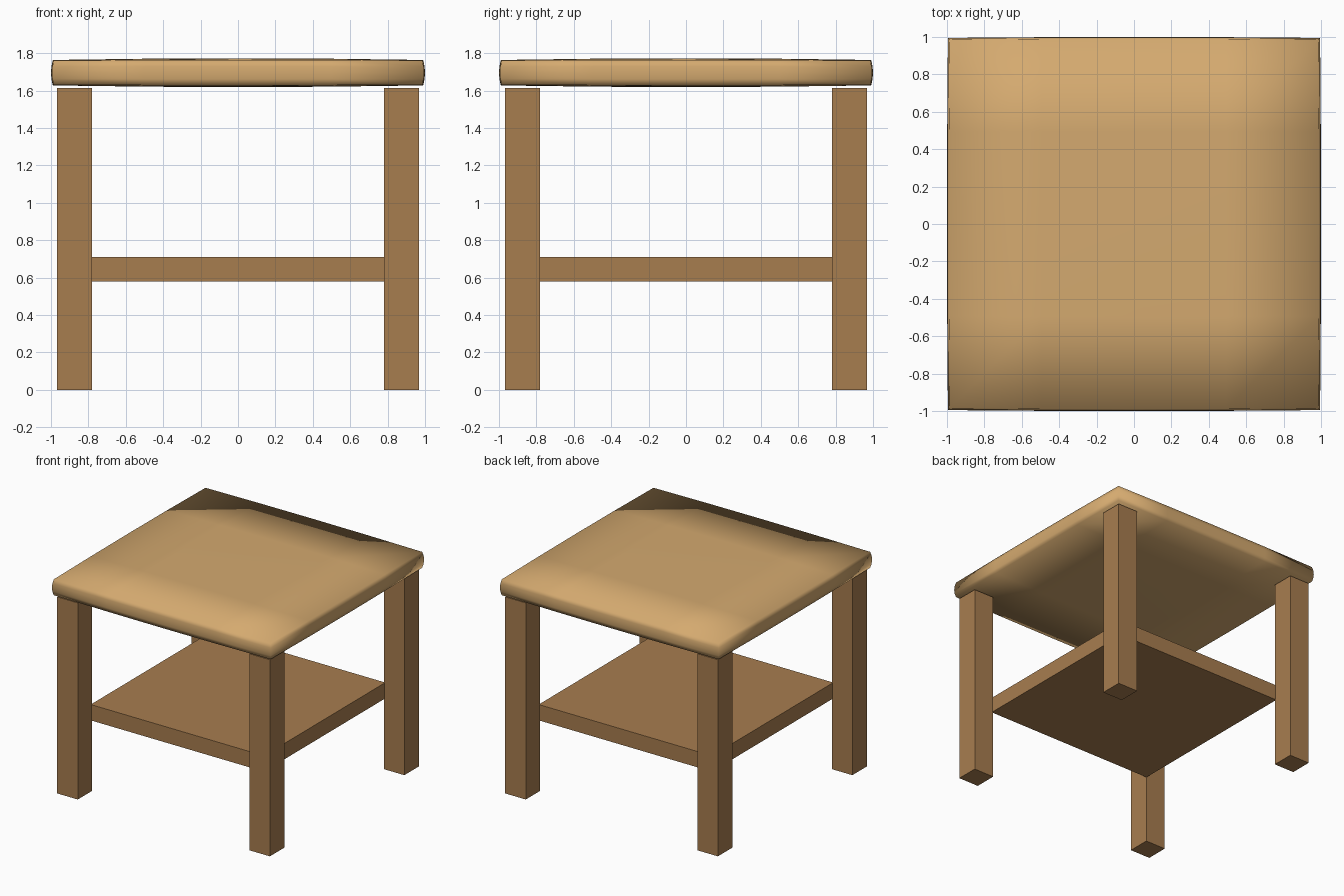
import bpy, bmesh

if "Cube" in bpy.data.objects:
    bpy.data.objects.remove(bpy.data.objects["Cube"])


def material(name, rgb):
    m = bpy.data.materials.new(name)
    m.diffuse_color = (*rgb, 1)
    m.use_nodes = True
    m.node_tree.nodes["Principled BSDF"].inputs["Base Color"].default_value = m.diffuse_color
    return m


frame_wood = material("frame_wood", (0.39, 0.205, 0.078))
top_wood = material("top_wood", (0.66, 0.40, 0.16))


def make_object(name, bm, mat):
    mesh = bpy.data.meshes.new(name)
    bm.to_mesh(mesh)
    bm.free()
    mesh.materials.append(mat)
    obj = bpy.data.objects.new(name, mesh)
    bpy.context.collection.objects.link(obj)
    return obj


def box(name, center, size, mat):
    bm = bmesh.new()
    bmesh.ops.create_cube(bm, size=1)
    for v in bm.verts:
        v.co = [c + p * s for c, p, s in zip(center, v.co, size)]
    return make_object(name, bm, mat)


# Four square legs
for side, x in (("left", -0.873), ("right", 0.873)):
    for end, y in (("front", -0.873), ("back", 0.873)):
        box(f"{end}_{side}_leg", (x, y, 0.8075), (0.187, 0.187, 1.615), frame_wood)

# Lower shelf, corners just meeting the legs
box("lower_shelf", (0, 0, 0.645), (1.575, 1.575, 0.13), frame_wood)

# Tabletop: subdivided slab, every side gently bulging, fully smooth shaded
bm = bmesh.new()
bmesh.ops.create_cube(bm, size=2)
bmesh.ops.subdivide_edges(bm, edges=bm.edges[:], cuts=3, use_grid_fill=True)
for v in bm.verts:
    x, y, z = v.co
    bx, by, bz = 1 - x * x, 1 - y * y, 1 - z * z
    v.co = (x * (0.985 + 0.005 * by + 0.01 * bz),
            y * (0.985 + 0.005 * bx + 0.01 * bz),
            1.696 + z * (0.065 + 0.003 * (bx + by) + 0.006 * bx * by))
for f in bm.faces:
    f.smooth = True
make_object("tabletop", bm, top_wood)
